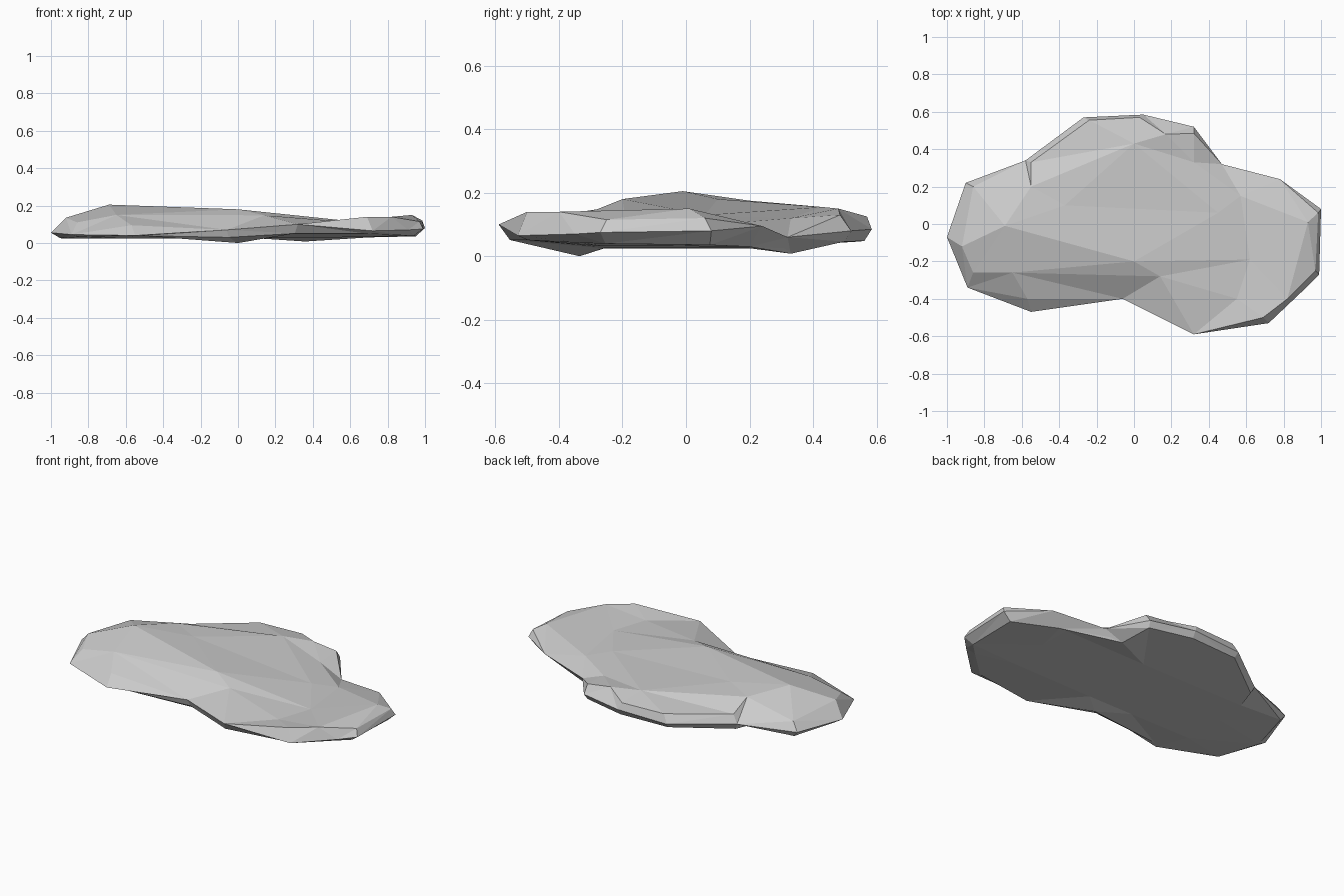
import bpy, bmesh
from mathutils import Vector
from mathutils.geometry import delaunay_2d_cdt

if "Cube" in bpy.data.objects:
    bpy.data.objects.remove(bpy.data.objects["Cube"])

# Widest outline of the stone, counter-clockwise
rim = [(-1, -.07, .055), (-.89, -.34, .045), (-.55, -.47, .04), (-.06, -.40, .07),
       (.32, -.59, .10), (.72, -.53, .065), (.91, -.35, .07), (.99, -.27, .075),
       (1, .08, .08), (.78, .24, .095), (.47, .32, .06), (.32, .52, .08),
       (.05, .585, .085), (-.27, .57, .075), (-.58, .34, .07), (-.90, .22, .06)]

# Worn bumps on the upper side and the ridges joining them
crown = [(-.92, -.12, .135), (-.86, -.26, .11), (-.69, -.01, .205), (-.65, -.26, .15),
         (-.57, -.40, .095), (.14, -.28, .148), (0, -.20, .18), (.62, -.19, .115),
         (.55, -.40, .115), (.69, -.50, .14), (.82, -.40, .14), (.93, .01, .15),
         (.57, .15, .105), (.32, .33, .12), (.32, .485, .13), (.17, .48, .15),
         (-.24, .555, .125), (0, .43, .155), (-.55, .20, .175), (-.37, .10, .18),
         (.45, .06, .13), (-.55, .33, .12), (-.86, .20, .11), (.97, -.25, .115),
         (.985, .06, .12), (.03, .57, .125)]
ridges = [(2, 6), (6, 7), (2, 18), (18, 19), (19, 20), (3, 5), (2, 3), (5, 6),
          (7, 8), (7, 10), (10, 11), (12, 13), (17, 21), (17, 18), (23, 24), (16, 25)]

# Underside: shrunken outline, two resting bumps on low ridges, flat middle
base = []
for i, (x, y, z) in enumerate(rim):
    inset = .97 if i > 10 else .95
    base.append((x * inset, y * (inset - .01),
                 .025 + .02 * (y / .55) ** 2 + .01 * max(x, 0)))
base[3] = (-.05, -.385, .03)
base[9] = (.70, .20, .03)
base[10] = (.43, .31, .025)
base += [(.0, -.335, .0), (.36, .33, .008)]
base += [(x, y, .024 + .012 * max(x, 0)) for y in (-.26, 0, .2) for x in (-.6, -.2, .1, .35, .65)]
keels = [(2, 16), (16, 4), (9, 17), (17, 11)]


def skin(bm, inner, creases, flip):
    """Triangulated sheet spanning the rim through the inner points."""
    pts = rim + inner
    n = len(rim)
    res = delaunay_2d_cdt([Vector(p[:2]) for p in pts],
                          [(a + n, b + n) for a, b in creases],
                          [list(range(n))], 1, 1e-5)
    verts = []
    for co, orig in zip(res[0], res[3]):
        near = orig[0] if orig else min(range(len(pts)),
                                        key=lambda i: (Vector(pts[i][:2]) - co).length)
        verts.append(bm.verts.new((co.x, co.y, pts[near][2])))
    for f in res[2]:
        ring = [verts[i] for i in f]
        bm.faces.new(ring[::-1] if flip else ring)


bm = bmesh.new()
skin(bm, crown, ridges, False)
skin(bm, base, keels, True)
bmesh.ops.remove_doubles(bm, verts=bm.verts, dist=1e-4)
bmesh.ops.recalc_face_normals(bm, faces=bm.faces)
mesh = bpy.data.meshes.new("flat_rock")
bm.to_mesh(mesh)
bm.free()
bpy.context.collection.objects.link(bpy.data.objects.new("flat_rock", mesh))
